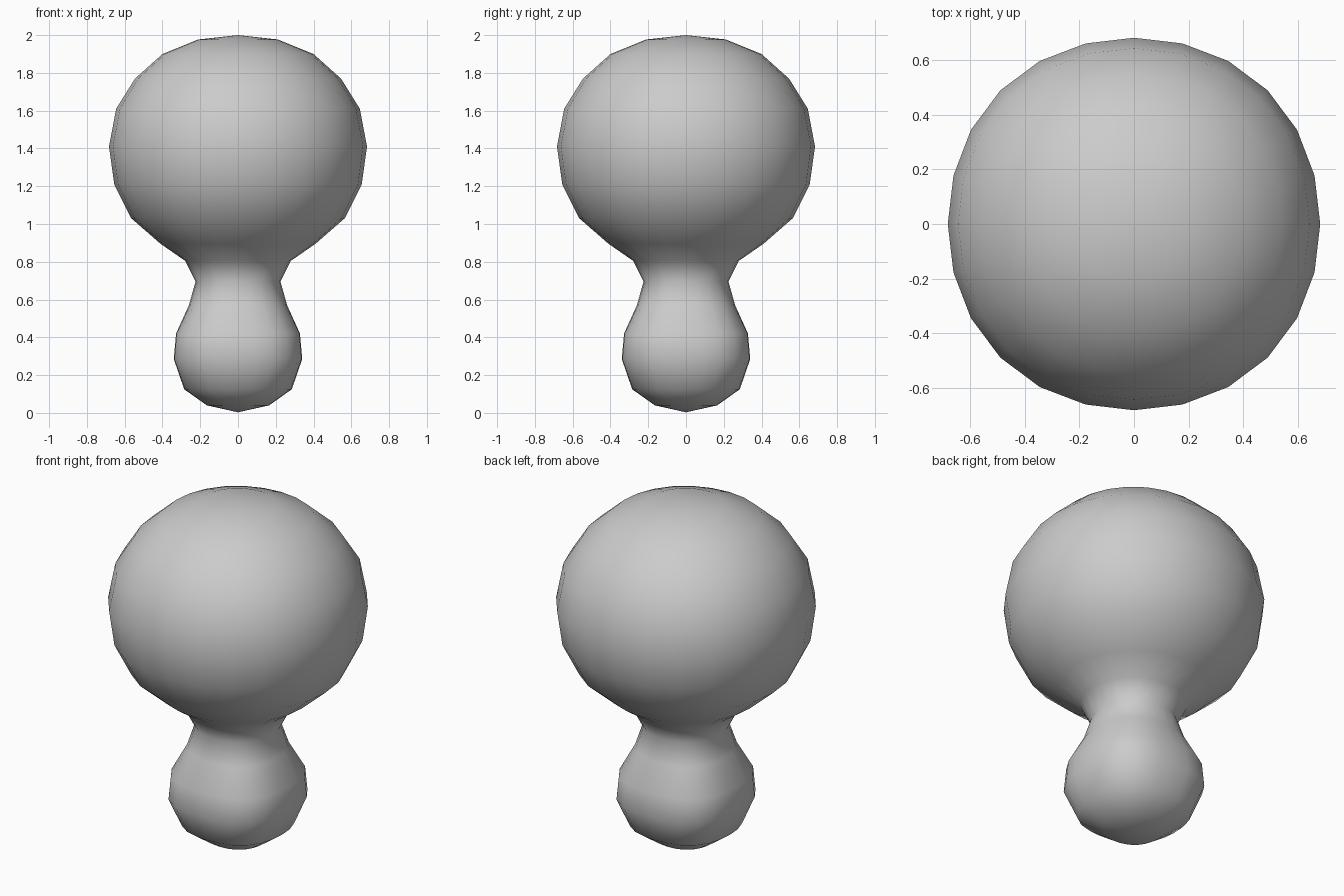
import bpy, bmesh, math

if "Cube" in bpy.data.objects:
    bpy.data.objects.remove(bpy.data.objects["Cube"])

SEGMENTS = 24

# Outline from base to crown: radius, height, how much the section swells on the diagonals
PROFILE = [
    (0.165, 0.04, 0.04), (0.285, 0.125, 0.06), (0.34, 0.285, 0.10),
    (0.328, 0.42, 0.10), (0.26, 0.57, 0.05), (0.225, 0.695, 0.02),
    (0.28, 0.805, 0.02), (0.41, 0.895, 0.02), (0.565, 1.03, 0.015),
    (0.655, 1.21, 0.015), (0.683, 1.41, 0.015), (0.645, 1.61, 0.015),
    (0.545, 1.77, 0.015), (0.40, 1.90, 0.015), (0.21, 1.977, 0.015),
]


def add_ring(bm, radius, z, swell):
    ring = []
    for i in range(SEGMENTS):
        a = math.tau * i / SEGMENTS
        r = radius * (1 + swell * math.sin(2 * a) ** 2)
        ring.append(bm.verts.new((r * math.cos(a), r * math.sin(a), z)))
    return ring


# Blended body: large upper ball, neck and small lower ball
bm = bmesh.new()
rings = [add_ring(bm, *p) for p in PROFILE]
bottom = bm.verts.new((0, 0, 0.003))
top = bm.verts.new((0, 0, 2.0))
for i in range(SEGMENTS):
    j = (i + 1) % SEGMENTS
    for low, high in zip(rings, rings[1:]):
        bm.faces.new((low[i], low[j], high[j], high[i]))
    bm.faces.new((bottom, rings[0][j], rings[0][i]))
    bm.faces.new((top, rings[-1][i], rings[-1][j]))
bmesh.ops.recalc_face_normals(bm, faces=bm.faces)
for face in bm.faces:
    face.smooth = True

mesh = bpy.data.meshes.new("blended_balls")
bm.to_mesh(mesh)
bm.free()
body = bpy.data.objects.new("blended_balls", mesh)
bpy.context.collection.objects.link(body)
